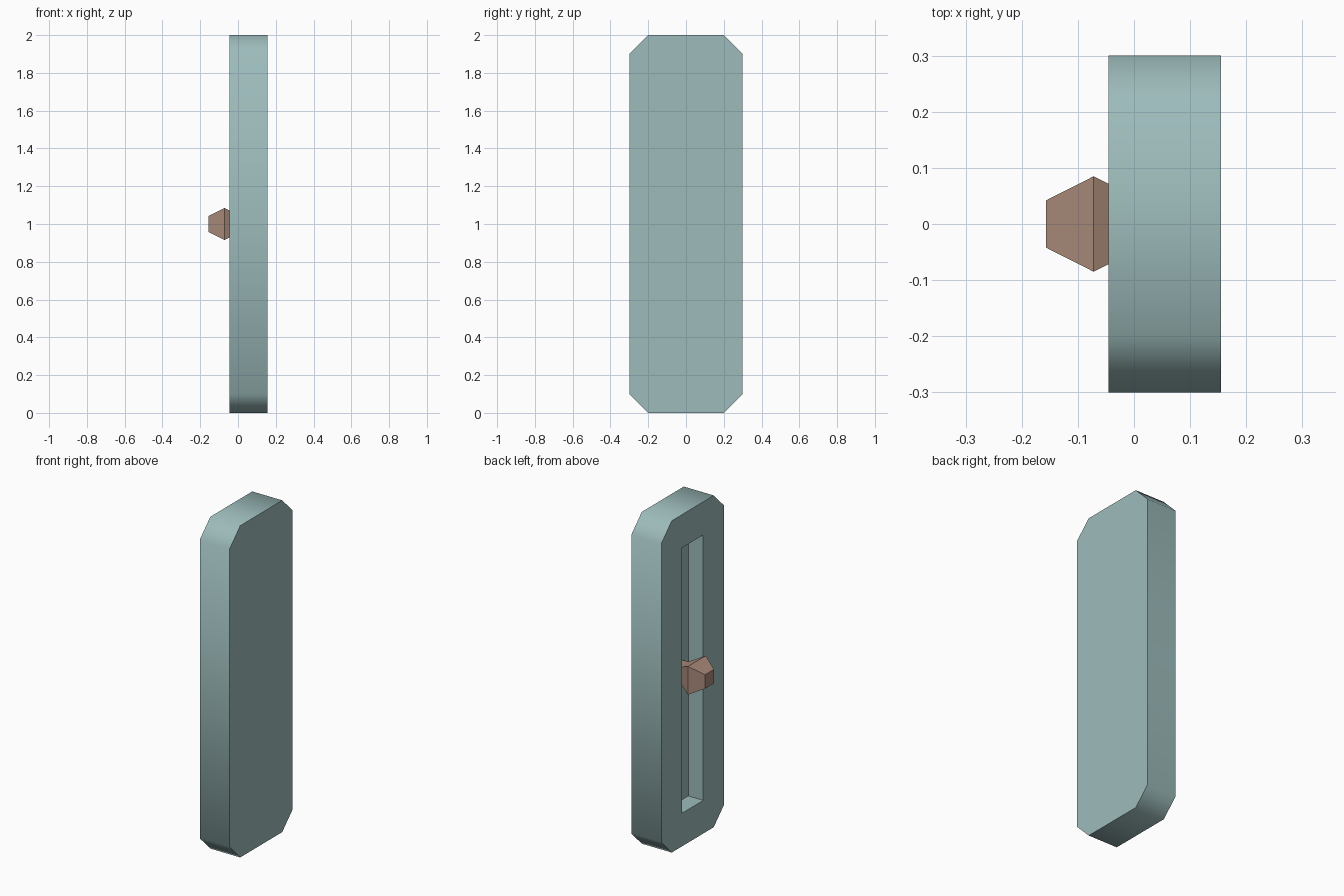
import bpy, bmesh, math

cube = bpy.data.objects.get("Cube")
if cube:
    bpy.data.objects.remove(cube, do_unlink=True)

MID_Z = 1.0


def material(name, rgb):
    mat = bpy.data.materials.new(name)
    mat.use_nodes = True
    color = (*rgb, 1.0)
    mat.diffuse_color = color
    mat.node_tree.nodes["Principled BSDF"].inputs["Base Color"].default_value = color
    return mat


def ring(bm, x, half_y, half_z, cut):
    """Rectangle across x with its corners cut off (cut 0 gives doubled corners)."""
    points = []
    for sy, sz in ((1, 1), (-1, 1), (-1, -1), (1, -1)):
        corner = [(sy * half_y, sz * (half_z - cut)), (sy * (half_y - cut), sz * half_z)]
        points += corner if sy == sz else corner[::-1]
    return [bm.verts.new((x, y, MID_Z + z)) for y, z in points]


def loft(name, sections, mat):
    """Join successive rings along x and close both ends."""
    bm = bmesh.new()
    rings = [ring(bm, *s) for s in sections]
    for a, b in zip(rings, rings[1:]):
        for i in range(len(a)):
            j = (i + 1) % len(a)
            bm.faces.new((a[i], a[j], b[j], b[i]))
    bm.faces.new(rings[0])
    bm.faces.new(rings[-1])
    bmesh.ops.remove_doubles(bm, verts=bm.verts, dist=0.0001)
    bmesh.ops.recalc_face_normals(bm, faces=bm.faces)
    mesh = bpy.data.meshes.new(name)
    bm.to_mesh(mesh)
    bm.free()
    mesh.materials.append(mat)
    obj = bpy.data.objects.new(name, mesh)
    bpy.context.collection.objects.link(obj)
    return obj


teal = material("muted_teal", (0.34, 0.50, 0.50))
brown = material("warm_brown", (0.39, 0.25, 0.19))

# Plate with cut corners, folding inward into the slot on its -x face
plate = loft("slotted_plate", [
    (0.155, 0.3, 1.0, 0.1),
    (-0.045, 0.3, 1.0, 0.1),
    (-0.045, 0.1, 0.8, 0.0),
    (0.055, 0.1, 0.8, 0.0),
], teal)

# The rim shades smoothly round the cut corners, other edges stay sharp
bpy.ops.object.select_all(action="DESELECT")
plate.select_set(True)
bpy.context.view_layer.objects.active = plate
bpy.ops.object.shade_smooth_by_angle(angle=math.radians(50))

# Faceted slider knob on a square stem standing on the slot floor
loft("slider_knob", [
    (0.055, 0.042, 0.042, 0.0),
    (0.014, 0.042, 0.042, 0.0),
    (-0.072, 0.085, 0.085, 0.0),
    (-0.157, 0.042, 0.042, 0.0),
], brown)
